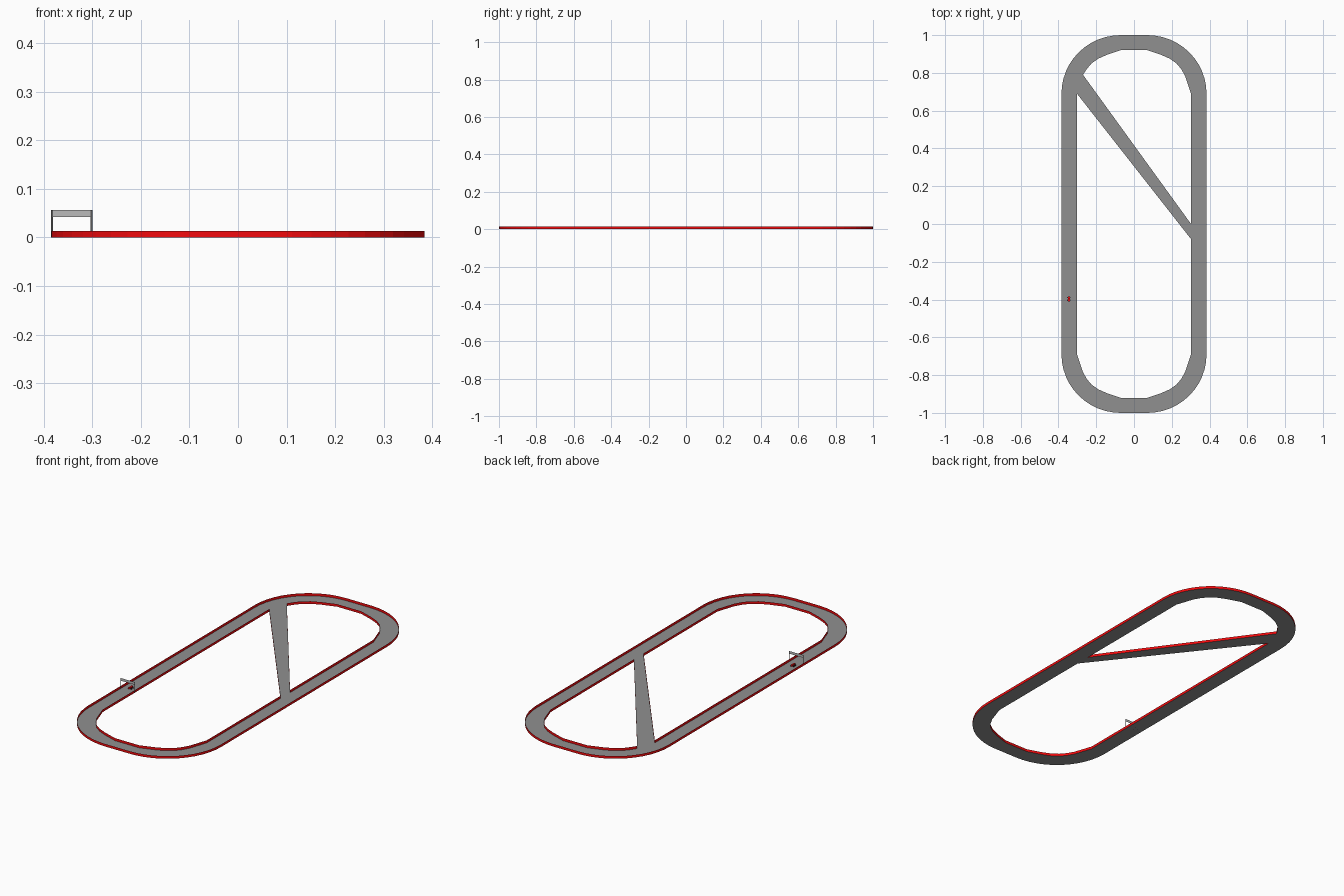
import bpy, bmesh, math

if "Cube" in bpy.data.objects:
    bpy.data.objects.remove(bpy.data.objects["Cube"])

T = 0.0135  # wall height


def material(name, color):
    m = bpy.data.materials.new(name)
    m.diffuse_color = color
    m.use_nodes = True
    m.node_tree.nodes["Principled BSDF"].inputs["Base Color"].default_value = m.diffuse_color
    return m


red = material("red", (0.9, 0.003, 0.004, 1))
asphalt = material("asphalt", (0.28, 0.28, 0.28, 1))
light = material("light_grey", (0.5, 0.5, 0.5, 1))
dark = material("dark_grey", (0.1, 0.1, 0.1, 1))
black = material("black", (0.02, 0.02, 0.02, 1))


def new_object(name, bm, mat):
    me = bpy.data.meshes.new(name)
    bm.to_mesh(me)
    bm.free()
    me.materials.append(mat)
    ob = bpy.data.objects.new(name, me)
    bpy.context.collection.objects.link(ob)
    return ob


def box(name, lo, hi, mat):
    bm = bmesh.new()
    bmesh.ops.create_cube(bm, size=1)
    for v in bm.verts:
        v.co = [(l + h) / 2 + c * (h - l) for l, h, c in zip(lo, hi, v.co)]
    return new_object(name, bm, mat)


def panel(name, x0, x1, z0, z1, y, mat):
    bm = bmesh.new()
    bm.faces.new([bm.verts.new((x, y, z))
                  for x, z in ((x0, z0), (x1, z0), (x1, z1), (x0, z1))])
    return new_object(name, bm, mat)


# Track outlines: rounded outer loop and the two openings beside the shortcut
outer_q = [(0.07 + 0.314 * math.cos(a), 0.69 + 0.31 * math.sin(a))
           for a in (math.radians(7.5 * i) for i in range(13))]
inner_q = [(0.302, 0.69), (0.27, 0.785), (0.25, 0.82), (0.225, 0.85),
           (0.19, 0.875), (0.145, 0.895), (0.07, 0.92)]


def flip(pts, sx, sy):
    return [(x * sx, y * sy) for x, y in pts]


outer = (outer_q + flip(outer_q, -1, 1)[::-1]
         + flip(outer_q, -1, -1) + flip(outer_q, 1, -1)[::-1])
upper_hole = ([(0.302, 0.0)] + inner_q + flip(inner_q, -1, 1)[:1:-1]
              + [(-0.27, 0.79)])
lower_hole = ([(0.302, -0.08), (-0.302, 0.69)]
              + flip(inner_q, -1, -1) + flip(inner_q, 1, -1)[::-1])
loops = {"outer": outer, "upper_inner": upper_hole, "lower_inner": lower_hole}

# Road surface: flat sheet with two openings
bm = bmesh.new()
edges = []
for loop in loops.values():
    vs = [bm.verts.new((x, y, 0)) for x, y in loop]
    edges += [bm.edges.new((vs[i - 1], vs[i])) for i in range(len(vs))]
bmesh.ops.triangle_fill(bm, use_beauty=True, edges=edges, normal=(0, 0, 1))
bm.normal_update()
for f in bm.faces:
    if f.normal.z < 0:
        f.normal_flip()
new_object("road_surface", bm, asphalt)

# Thin red barriers standing along every edge of the road
for name, loop in loops.items():
    bm = bmesh.new()
    lo = [bm.verts.new((x, y, 0)) for x, y in loop]
    hi = [bm.verts.new((x, y, T)) for x, y in loop]
    for i in range(len(loop)):
        quad = (lo[i - 1], lo[i], hi[i], hi[i - 1])
        bm.faces.new(quad if name == "outer" else quad[::-1])
    new_object(name + "_barrier", bm, red)

# Start gate: two flat posts and a banner
GY = -0.425
panel("gate_post_left", -0.385, -0.381, 0, 0.056, GY, dark)
panel("gate_post_right", -0.304, -0.300, 0, 0.056, GY, dark)
panel("gate_banner", -0.381, -0.304, 0.042, 0.056, GY, light)

# Tiny racing car on the road, lower than the barriers
box("car_body", (-0.349, -0.409, 0.002), (-0.340, -0.384, 0.010), red)
for side, x in (("left", -0.354), ("right", -0.339)):
    for end, y in (("rear", -0.407), ("front", -0.392)):
        box(f"car_wheel_{end}_{side}", (x, y, 0), (x + 0.004, y + 0.006, 0.006), black)
